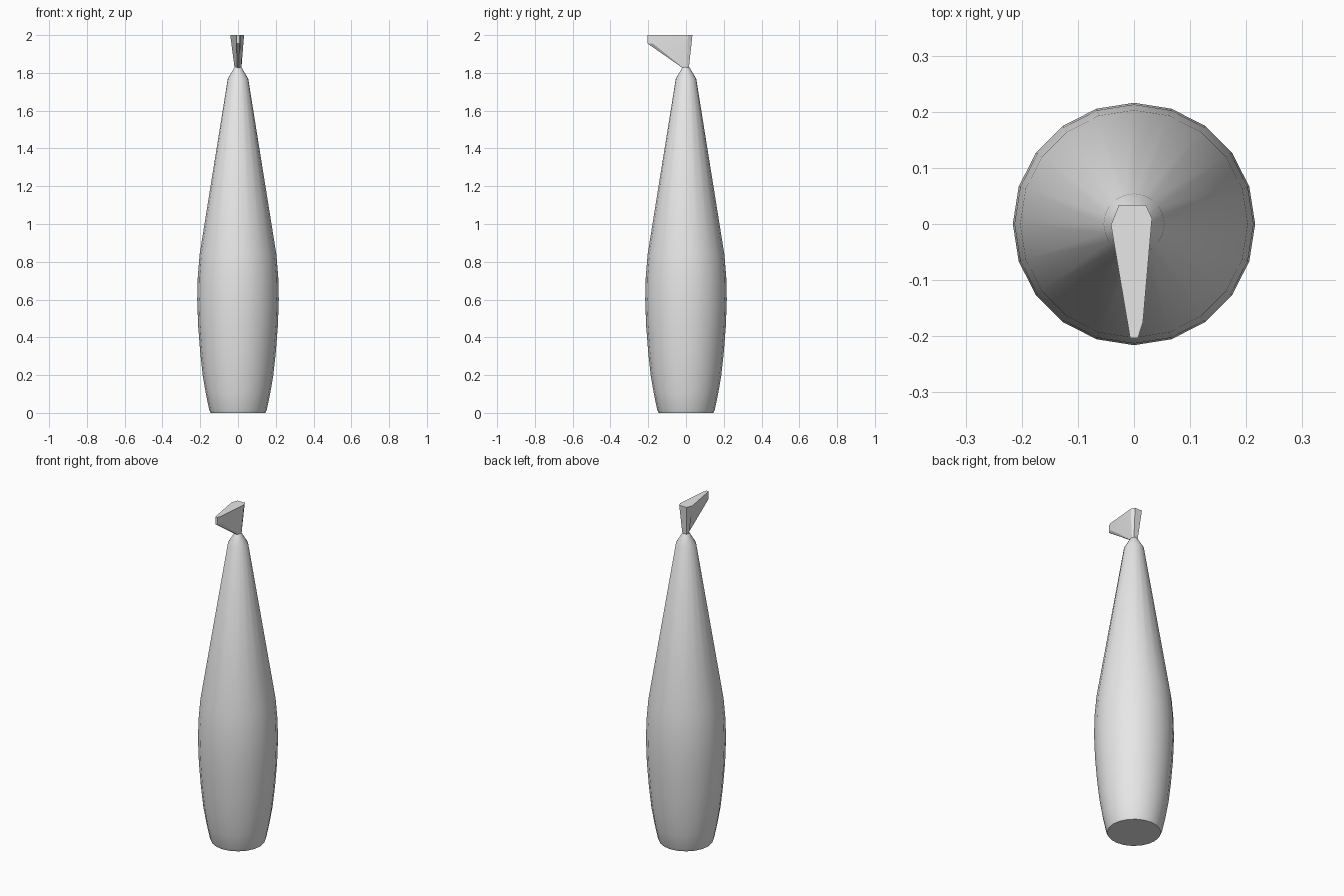
import bpy, bmesh, math

cube = bpy.data.objects.get("Cube")
if cube:
    bpy.data.objects.remove(cube, do_unlink=True)

grey = bpy.data.materials.new("plain grey")
grey.use_nodes = True
grey.diffuse_color = (0.8, 0.8, 0.8, 1)
grey.node_tree.nodes["Principled BSDF"].inputs["Base Color"].default_value = (0.8, 0.8, 0.8, 1)


def loft(name, rings, angle):
    """Skin a stack of equal-length rings and cap both ends."""
    bm = bmesh.new()
    loops = [[bm.verts.new(p) for p in ring] for ring in rings]
    n = len(loops[0])
    for low, high in zip(loops, loops[1:]):
        for i in range(n):
            j = (i + 1) % n
            bm.faces.new((low[i], low[j], high[j], high[i]))
    bm.faces.new(loops[0])
    bm.faces.new(loops[-1])
    bmesh.ops.recalc_face_normals(bm, faces=bm.faces)
    mesh = bpy.data.meshes.new(name)
    bm.to_mesh(mesh)
    bm.free()
    mesh.materials.append(grey)
    obj = bpy.data.objects.new(name, mesh)
    bpy.context.collection.objects.link(obj)
    bpy.ops.object.select_all(action='DESELECT')
    obj.select_set(True)
    bpy.context.view_layer.objects.active = obj
    bpy.ops.object.shade_smooth_by_angle(angle=math.radians(angle))
    return obj


def circle(radius, z, sides=20):
    steps = [math.tau * i / sides for i in range(sides)]
    return [(radius * math.cos(a), radius * math.sin(a), z) for a in steps]


# Bottle body: bulging base, long tapering neck, small shoulder at the tip
profile = [(0.145, 0), (0.152, 0.015), (0.17, 0.1), (0.187, 0.2), (0.2, 0.32),
           (0.211, 0.46), (0.216, 0.6), (0.213, 0.72), (0.203, 0.84),
           (0.054, 1.77), (0.018, 1.83)]
loft("bottle_body", [circle(r, z) for r, z in profile], 24)

# Spout: wedge with a flat top, a blunt front tip and a pinched foot
outline = [(-0.027, 0.034), (0.021, 0.034), (0.032, 0.01), (0.016, -0.175),
           (0.007, -0.203), (-0.007, -0.203), (-0.041, -0.002)]
foot = [(-0.013, 0.015), (0.013, 0.015), (0.018, 0.004), (0.012, -0.012),
        (0.006, -0.016), (-0.006, -0.016), (-0.018, -0.002)]
top = [(x, y, 2.0) for x, y in outline]
base = [(x, y, 1.825) for x, y in foot]
lip = []
for (x, y), (fx, fy) in zip(outline, foot):
    if y < -0.1:
        lip.append((x, y, 1.955))
    else:
        lip.append((x + (fx - x) * 0.25, y + (fy - y) * 0.25, 1.956))
loft("spout", [base, lip, top], 20)
